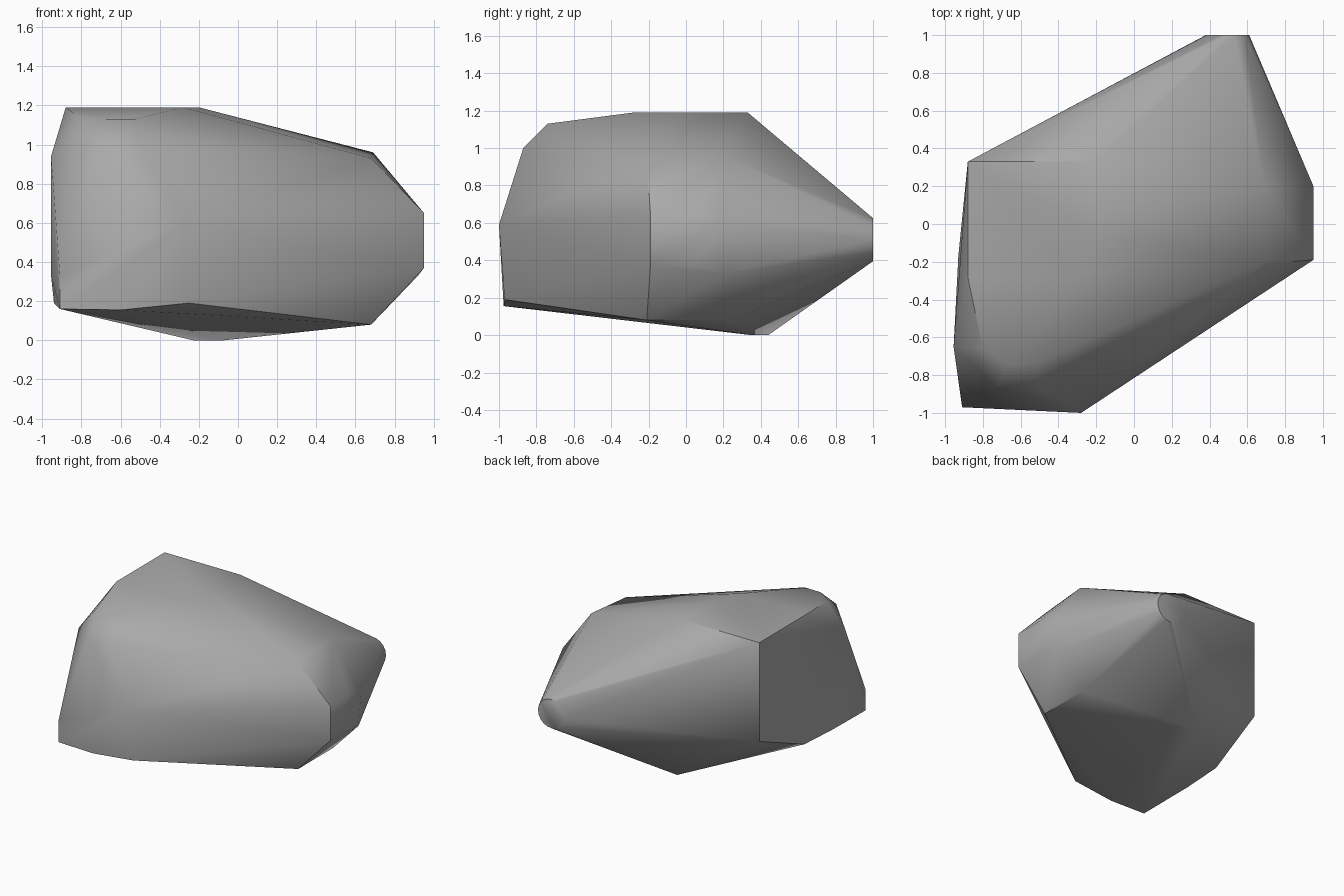
import bpy
import bmesh
import math
from mathutils import Vector

default_cube = bpy.data.objects.get("Cube")
if default_cube:
    bpy.data.objects.remove(default_cube, do_unlink=True)


def make_material(name, colour):
    material = bpy.data.materials.new(name)
    material.use_nodes = True
    material.diffuse_color = colour
    material.node_tree.nodes["Principled BSDF"].inputs["Base Color"].default_value = colour
    return material


def level(height, outline):
    """Corners that share one height."""
    return [Vector((x, y, height)) for x, y in outline]


def upright(x, y, heights):
    """Corners stacked above each other."""
    return [Vector((x, y, z)) for z in heights]


def disc(centre, radius, sides):
    """Round end facing the back."""
    ring = []
    for i in range(sides):
        angle = math.tau * i / sides
        ring.append(centre + radius * Vector((math.cos(angle), 0, math.sin(angle))))
    return ring


corners = []

# Flat top and the chipped front shoulder below it
corners += level(1.19, [(-.88, .33), (-.21, .33), (-.2, -.05), (-.28, -.28), (-.88, -.28)])
corners += level(1.13, [(-.8, -.66), (-.67, -.74), (-.53, -.74)])
corners += level(1.0, [(-.72, -.87), (-.5, -.87)])

# Front face and its lower rim
corners += upright(-.28, -1, [.59])
corners += upright(-.25, -.97, [.19])
corners += upright(-.91, -.97, [.33, .16])
corners += upright(-.6, -.975, [.155])

# Nearly upright side at -x
corners += upright(-.955, -.65, [.94, .33])
corners += upright(-.94, -.5, [.19])
corners += upright(-.93, -.17, [.2])
corners += upright(-.88, .33, [.4])

# Bevelled side at +x
corners += upright(.68, -.21, [.93, .08])
corners += upright(.69, .21, [.96])
corners += upright(.68, .23, [.08])
corners += upright(.95, -.19, [.65, .37])
corners += upright(.95, .04, [.65, .37])
corners += upright(.95, .2, [.61])
corners += upright(.92, .21, [.33])

# Short ridge underneath
corners += level(0, [(-.23, .44), (-.07, .35)])

# Blunt round tip at the back
corners += disc(Vector((.495, 1, .51)), .115, 20)

# Wrap the corners in one faceted stone
bm = bmesh.new()
for corner in corners:
    bm.verts.new(corner)
hull = bmesh.ops.convex_hull(bm, input=bm.verts[:])
loose = [v for v in bm.verts if not v.link_faces]
bmesh.ops.delete(bm, geom=loose, context='VERTS')
bmesh.ops.dissolve_limit(bm, angle_limit=math.radians(1), verts=bm.verts[:], edges=bm.edges[:])
bmesh.ops.recalc_face_normals(bm, faces=bm.faces[:])

mesh = bpy.data.meshes.new("boulder")
bm.to_mesh(mesh)
bm.free()
mesh.materials.append(make_material("stone grey", (.4, .4, .4, 1)))

boulder = bpy.data.objects.new("boulder", mesh)
bpy.context.collection.objects.link(boulder)
bpy.ops.object.select_all(action='DESELECT')
boulder.select_set(True)
bpy.context.view_layer.objects.active = boulder
bpy.ops.object.shade_smooth_by_angle(angle=math.radians(40))
